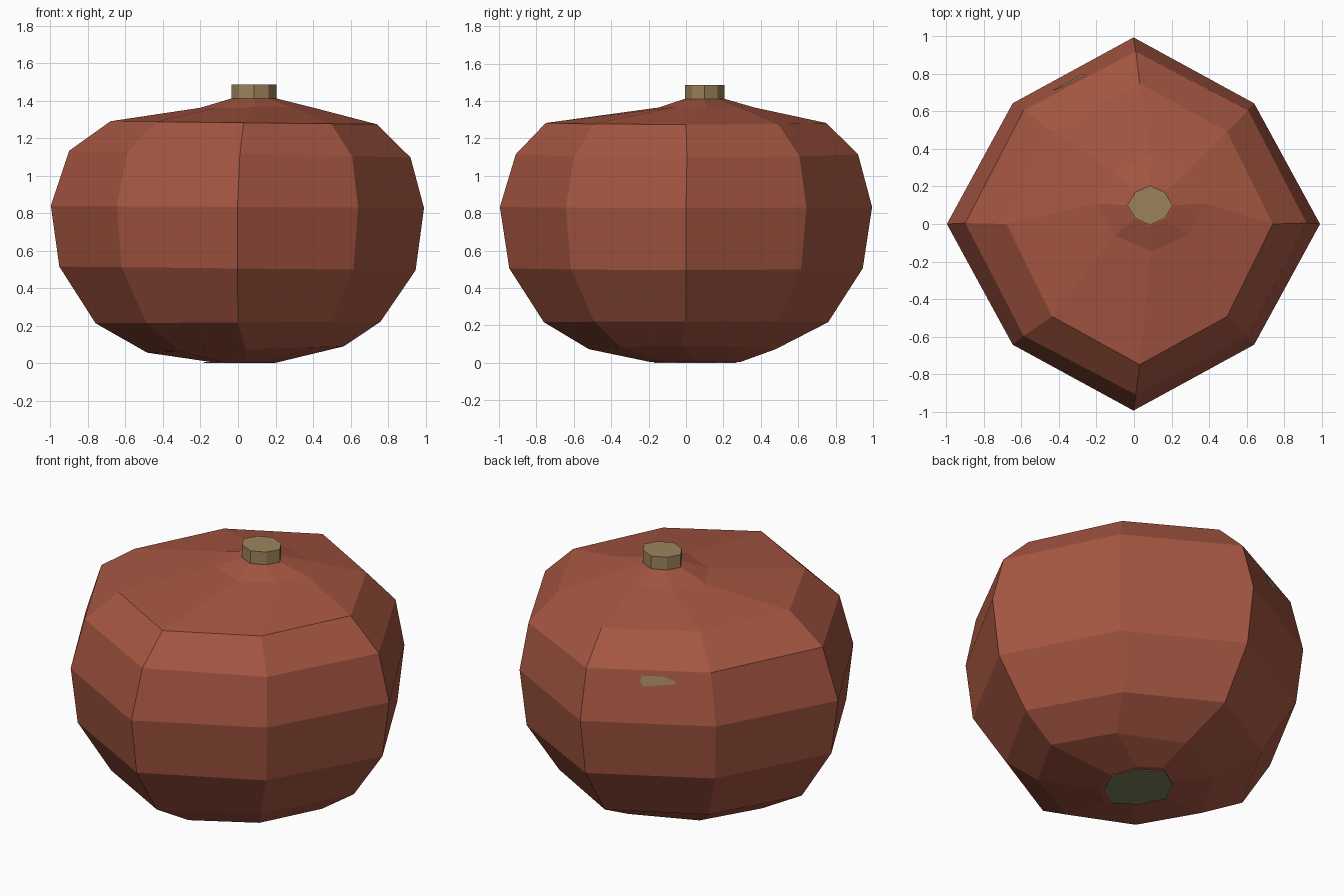
import bpy, bmesh, math
from mathutils import Vector

if "Cube" in bpy.data.objects:
    bpy.data.objects.remove(bpy.data.objects["Cube"])


def material(name, rgb):
    m = bpy.data.materials.new(name)
    m.diffuse_color = (*rgb, 1)
    m.use_nodes = True
    m.node_tree.nodes["Principled BSDF"].inputs["Base Color"].default_value = m.diffuse_color
    return m


RED = material("terracotta_red", (0.376, 0.093, 0.054))
TAN = material("stem_tan", (0.335, 0.227, 0.107))
GREEN = material("underside_green", (0.20, 0.22, 0.10))


def loft(name, rings, mat, sides=8):
    """Rings: centre x, centre y, radius x, radius y, z, z tilt along x, diagonal factor."""
    bm = bmesh.new()
    loops = []
    for cx, cy, rx, ry, z, tilt, diag in rings:
        loop = []
        for i in range(sides):
            a = 2 * math.pi * i / sides
            f = diag if i % 2 else 1
            c = math.cos(a) * f
            loop.append(bm.verts.new((cx + rx * c, cy + ry * math.sin(a) * f, z + tilt * c)))
        loops.append(loop)
    for lo, hi in zip(loops, loops[1:]):
        for i in range(sides):
            j = (i + 1) % sides
            bm.faces.new((lo[i], lo[j], hi[j], hi[i]))
    bm.faces.new(loops[0][::-1])
    bm.faces.new(loops[-1])
    return finish(name, bm, mat)


def finish(name, bm, mat):
    bmesh.ops.recalc_face_normals(bm, faces=bm.faces)
    me = bpy.data.meshes.new(name)
    bm.to_mesh(me)
    bm.free()
    me.materials.append(mat)
    ob = bpy.data.objects.new(name, me)
    bpy.context.collection.objects.link(ob)
    return ob


# Faceted squat body
loft("body", [
    (0.04, 0.05, 0.17, 0.24, 0.004, 0.0, 0.95),
    (0.04, -0.02, 0.525, 0.50, 0.073, 0.017, 0.93),
    (0.00, 0.00, 0.76, 0.76, 0.217, 0.004, 0.91),
    (-0.003, 0.00, 0.95, 0.945, 0.505, -0.01, 0.92),
    (-0.003, 0.00, 0.995, 0.995, 0.833, -0.006, 0.915),
    (0.01, 0.005, 0.91, 0.915, 1.115, -0.018, 0.93),
    (0.03, 0.00, 0.71, 0.75, 1.282, -0.008, 0.93),
    (0.09, 0.11, 0.29, 0.255, 1.365, 0.003, 0.95),
    (0.085, 0.10, 0.125, 0.11, 1.41, 0.0, 0.95),
], RED)

# Short octagonal stem
loft("stem", [
    (0.085, 0.10, 0.12, 0.105, 1.40, 0.0, 0.93),
    (0.085, 0.10, 0.12, 0.105, 1.485, 0.0, 0.93),
], TAN)

# Green patch under the body
loft("underside_patch", [
    (0.01, 0.05, 0.19, 0.22, 0.0, 0.0, 0.9),
    (0.01, 0.05, 0.19, 0.22, 0.006, 0.0, 0.9),
], GREEN)

# Small tan fleck lying on the back-left face
bm = bmesh.new()
a, b = Vector((-0.595, 0.61, 1.128)), Vector((0.01, 0.92, 1.115))
c, d = Vector((-0.647, 0.644, 0.837)), Vector((-0.003, 0.995, 0.833))
out = (b - a).cross(a - c).normalized()
if out.y < 0:
    out = -out
outline = [(0.29, 0.18), (0.38, 0.10), (0.55, 0.10), (0.57, 0.20),
           (0.54, 0.30), (0.42, 0.27), (0.29, 0.24)]
bm.faces.new([bm.verts.new(a.lerp(b, u).lerp(c.lerp(d, u), v) + out * 0.004)
              for u, v in outline])
fleck = finish("side_fleck", bm, TAN)
if fleck.data.polygons[0].normal.dot(out) < 0:
    fleck.data.flip_normals()
